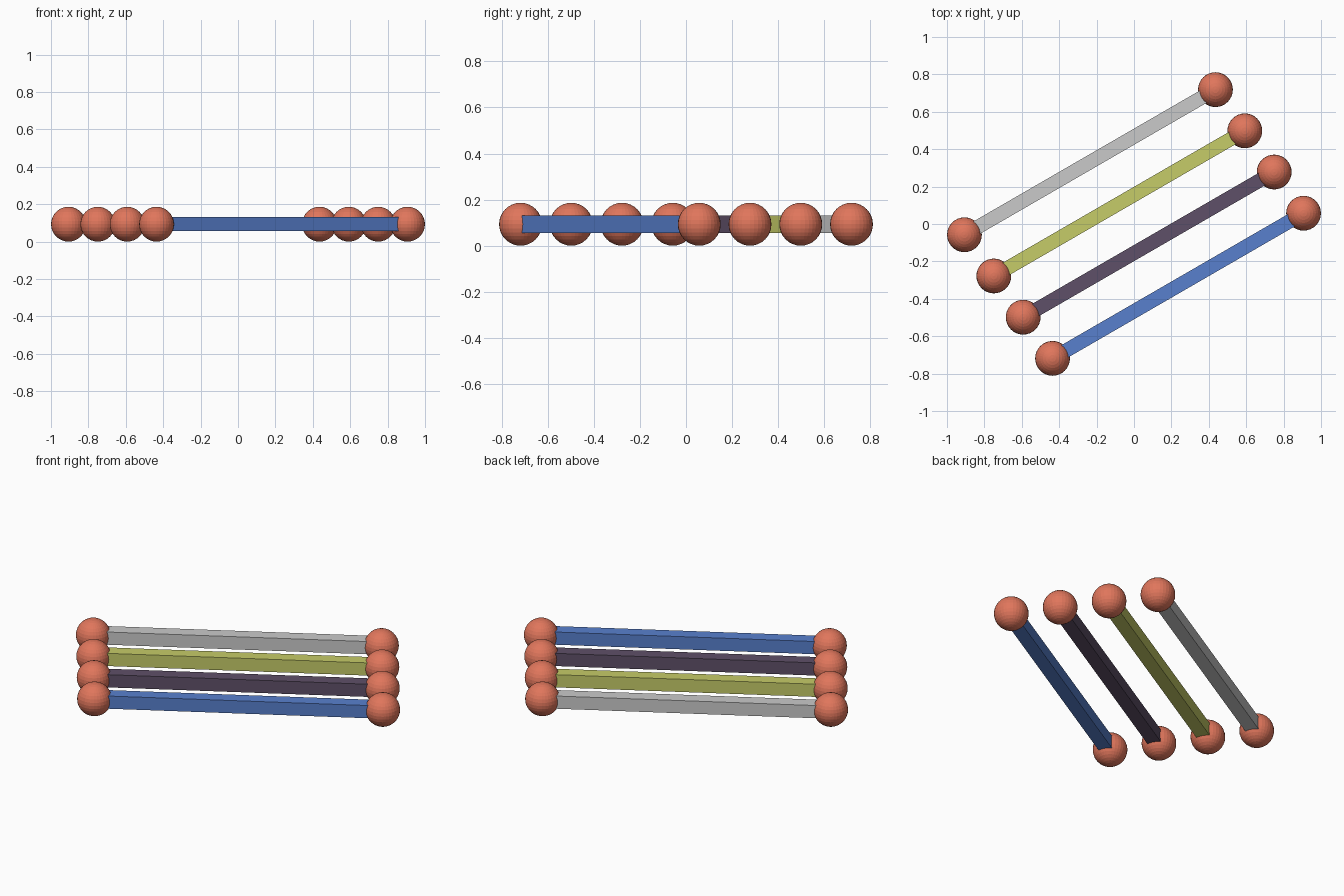
import bpy
import math
from mathutils import Vector

cube = bpy.data.objects.get("Cube")
if cube:
    bpy.data.objects.remove(cube, do_unlink=True)

RADIUS = 0.093
BAR = 0.075
HALF = Vector((0.671, 0.388, 0))      # bar middle to ball centre
STEP = Vector((0.157, -0.2203, 0))    # from one bar to the next


def material(name, *rgb):
    linear = [((c / 255 + 0.055) / 1.055) ** 2.4 for c in rgb] + [1]
    mat = bpy.data.materials.new(name)
    mat.use_nodes = True
    mat.diffuse_color = linear
    mat.node_tree.nodes["Principled BSDF"].inputs["Base Color"].default_value = linear
    return mat


def ball(name, centre, mat):
    bpy.ops.mesh.primitive_uv_sphere_add(segments=32, ring_count=16, radius=RADIUS, location=centre)
    obj = bpy.context.object
    obj.name = name
    obj.data.materials.append(mat)


def bar(name, centre, mat):
    bpy.ops.mesh.primitive_cube_add(size=1, location=centre)
    obj = bpy.context.object
    obj.name = name
    obj.scale = (2 * HALF.length, BAR, BAR)
    obj.rotation_euler.z = math.atan2(HALF.y, HALF.x)
    obj.data.materials.append(mat)


red = material("coral red", 224, 118, 92)
bars = [
    ("grey", material("light grey", 202, 202, 202)),
    ("yellow", material("olive yellow", 198, 204, 104)),
    ("purple", material("dark purple", 95, 80, 104)),
    ("blue", material("mid blue", 88, 128, 206)),
]

# Four slanted bars, each with a ball at both ends
for i, (name, mat) in enumerate(bars):
    middle = STEP * (i - 1.5) + Vector((0, 0, RADIUS))
    bar(name + "_bar", middle, mat)
    ball(name + "_left_ball", middle + HALF, red)
    ball(name + "_right_ball", middle - HALF, red)
